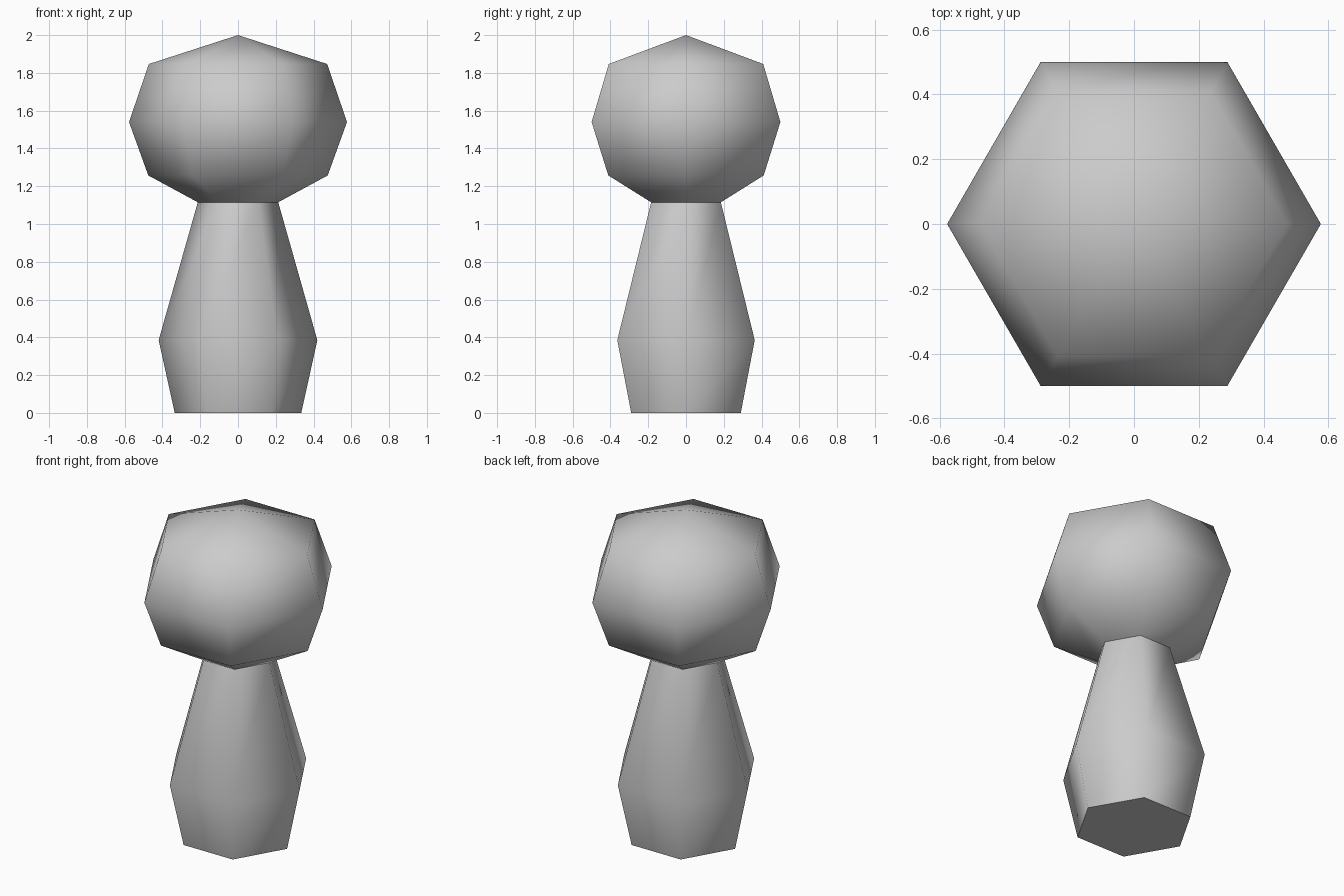
import bpy
import bmesh
from math import cos, sin, pi

SIDES = 6

cube = bpy.data.objects.get("Cube")
if cube:
    bpy.data.objects.remove(cube, do_unlink=True)

grey = bpy.data.materials.new("plain_grey")
grey.use_nodes = True
colour = (0.6, 0.6, 0.6, 1)
grey.diffuse_color = colour
grey.node_tree.nodes["Principled BSDF"].inputs["Base Color"].default_value = colour


def lathe(name, profile, apex=None, base=False):
    """Turn (radius, height) rings, listed upwards, into a six-sided body."""
    bm = bmesh.new()
    rings = [[bm.verts.new((r * cos(2 * pi * i / SIDES), r * sin(2 * pi * i / SIDES), z))
              for i in range(SIDES)] for r, z in profile]
    for low, high in zip(rings, rings[1:]):
        for i in range(SIDES):
            j = (i + 1) % SIDES
            bm.faces.new((low[i], low[j], high[j], high[i]))
    if apex is not None:
        tip = bm.verts.new((0, 0, apex))
        for i in range(SIDES):
            bm.faces.new((rings[-1][i], rings[-1][(i + 1) % SIDES], tip))
    for face in bm.faces:
        face.smooth = True
    if base:
        # flat underside with a crisp rim
        bottom = bm.faces.new(rings[0][::-1])
        for edge in bottom.edges:
            edge.smooth = False
    mesh = bpy.data.meshes.new(name)
    bm.to_mesh(mesh)
    bm.free()
    mesh.materials.append(grey)
    obj = bpy.data.objects.new(name, mesh)
    bpy.context.collection.objects.link(obj)
    return obj


# Tapered stem
lathe("stem", [(0.335, 0), (0.42, 0.385), (0.213, 1.115)], base=True)

# Rounded cap, sharing its lower ring with the stem
lathe("cap", [(0.213, 1.115), (0.475, 1.257), (0.577, 1.54), (0.472, 1.847)], apex=2)
